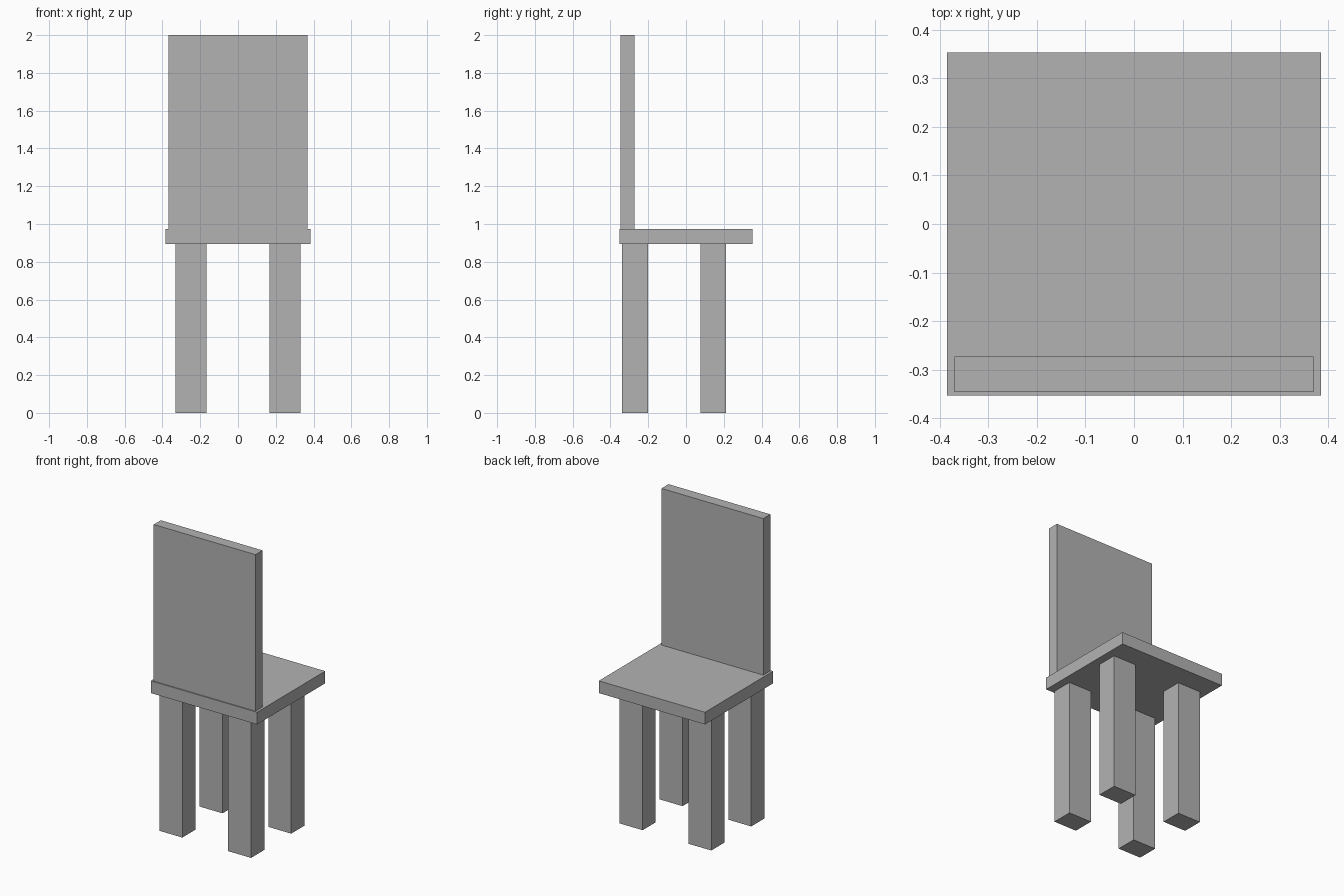
import bpy

# Remove the default cube
default = bpy.data.objects.get("Cube")
if default:
    bpy.data.objects.remove(default, do_unlink=True)

# Plain grey finish
GREY = (0.45, 0.45, 0.45, 1)
grey = bpy.data.materials.new("plain grey")
grey.use_nodes = True
grey.diffuse_color = GREY
grey.node_tree.nodes["Principled BSDF"].inputs["Base Color"].default_value = GREY


def box(name, low, high):
    """Add a box between two opposite corners."""
    centre = [(a + b) / 2 for a, b in zip(low, high)]
    bpy.ops.mesh.primitive_cube_add(size=1, location=centre)
    part = bpy.context.object
    part.name = name
    part.scale = [b - a for a, b in zip(low, high)]
    bpy.ops.object.transform_apply(location=False, rotation=False, scale=True)
    part.data.materials.append(grey)
    return part


SEAT_BOTTOM, SEAT_TOP = 0.894, 0.974

# Seat and backrest
box("seat", (-0.385, -0.353, SEAT_BOTTOM), (0.385, 0.353, SEAT_TOP))
box("backrest", (-0.369, -0.346, SEAT_TOP), (0.369, -0.273, 2))

# Two pairs of legs, mirrored left to right
for pair, y_low, y_high in (("front", -0.339, -0.201), ("back", 0.077, 0.212)):
    box(pair + "_left_leg", (0.166, y_low, 0), (0.332, y_high, SEAT_BOTTOM))
    box(pair + "_right_leg", (-0.332, y_low, 0), (-0.166, y_high, SEAT_BOTTOM))
